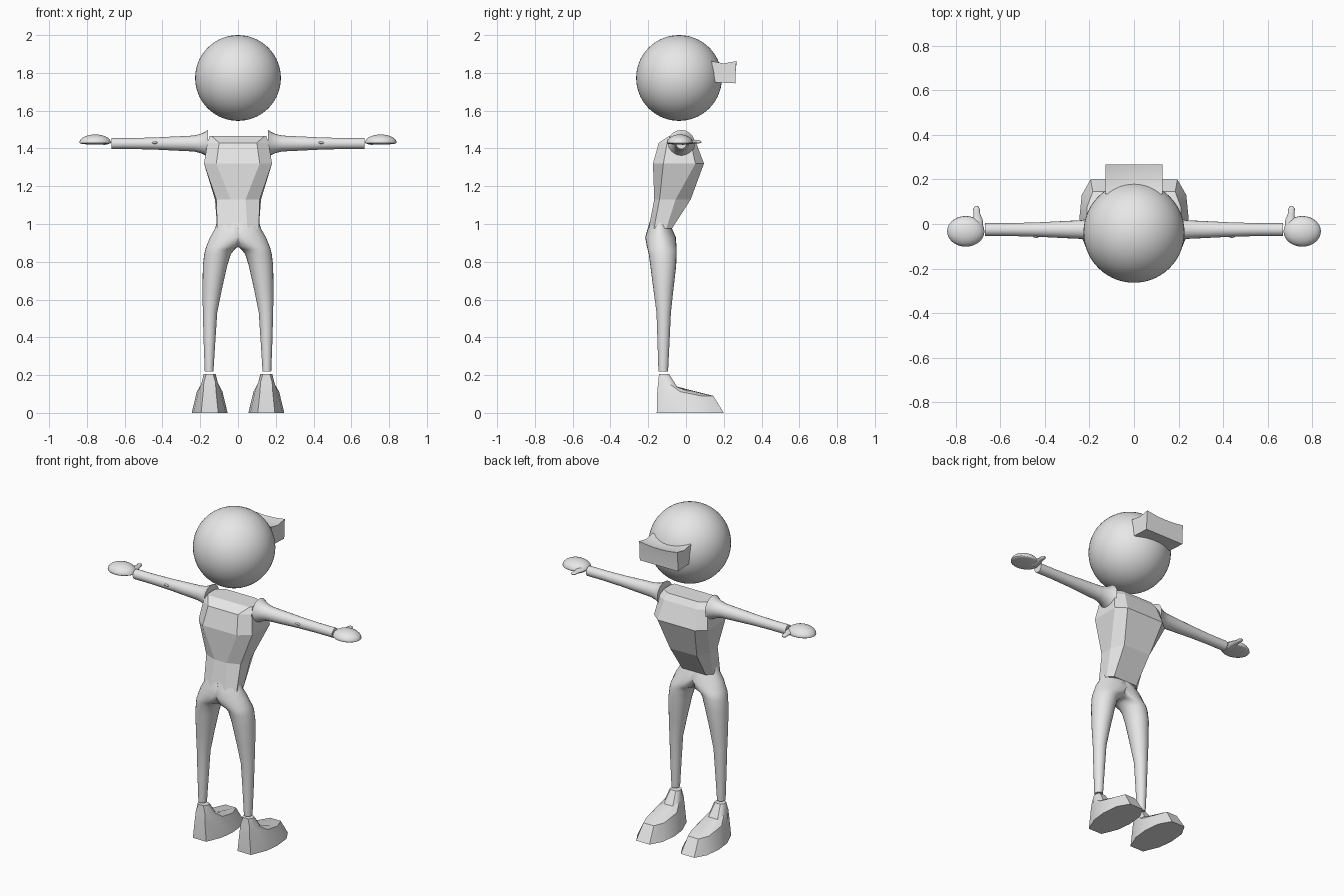
import bpy, bmesh, math
from mathutils import Vector

if "Cube" in bpy.data.objects:
    bpy.data.objects.remove(bpy.data.objects["Cube"])

grey = bpy.data.materials.new("plain_grey")
grey.diffuse_color = (0.8, 0.8, 0.8, 1)
grey.use_nodes = True
grey.node_tree.nodes["Principled BSDF"].inputs["Base Color"].default_value = grey.diffuse_color


def finish(name, bm, angle=35, mirror=False):
    bmesh.ops.recalc_face_normals(bm, faces=bm.faces)
    me = bpy.data.meshes.new(name)
    bm.to_mesh(me)
    bm.free()
    me.materials.append(grey)
    if angle:
        me.polygons.foreach_set("use_smooth", [True] * len(me.polygons))
        me.set_sharp_from_angle(angle=math.radians(angle))
    ob = bpy.data.objects.new(name, me)
    bpy.context.collection.objects.link(ob)
    if mirror:
        m = ob.modifiers.new("mirror", 'MIRROR')
        m.merge_threshold = 0.0005
    return ob


def loft(rings):
    """Skin a list of equal closed rings and cap both ends."""
    bm = bmesh.new()
    vs = [[bm.verts.new(p) for p in r] for r in rings]
    n = len(vs[0])
    for a, b in zip(vs, vs[1:]):
        for i in range(n):
            j = (i + 1) % n
            bm.faces.new((a[i], a[j], b[j], b[i]))
    bm.faces.new(vs[0])
    bm.faces.new(vs[-1])
    return bm


def circle(n):
    return [(math.cos(2 * math.pi * i / n), math.sin(2 * math.pi * i / n)) for i in range(n)]


def ellipsoid(name, c, r, r_low=None, seg=32, mirror=False):
    bm = bmesh.new()
    bmesh.ops.create_uvsphere(bm, u_segments=seg, v_segments=seg // 2, radius=1)
    for v in bm.verts:
        rz = r_low if (r_low and v.co.z < 0) else r[2]
        v.co = Vector((c[0] + v.co.x * r[0], c[1] + v.co.y * r[1], c[2] + v.co.z * rz))
    return finish(name, bm, 50, mirror)


# Head
ellipsoid("head", (0, -0.037, 1.773), (0.227, 0.227, 0.227), seg=56)

# Visor: band across the face, slightly waisted in the middle
rings = []
for i in range(9):
    x = -0.128 + 0.256 * i / 8
    d = 0.012 * (1 - (x / 0.128) ** 2)
    rings.append([(x, 0.135, 1.862 - d), (x, 0.2, 1.85 - d), (x, 0.267, 1.862 - d),
                  (x, 0.262, 1.80), (x, 0.261, 1.745), (x, 0.155, 1.75)])
finish("visor", loft(rings), 40)

# Torso: faceted octagonal sections, half points listed from back to front
sections = [
    (0.975, [(.05, -.198), (.11, -.17), (.11, -.105), (.08, -.075)]),
    (1.13, [(.04, -.168), (.115, -.14), (.122, -.055), (.09, .025)]),
    (1.32, [(.115, -.175), (.18, -.12), (.18, .05), (.125, .095)]),
    (1.43, [(.10, -.144), (.162, -.1), (.162, .025), (.11, .054)]),
    (1.465, [(.14, -.09), (.15, -.075), (.15, .0), (.10, .03)]),
]
rings = [[(x, y, z) for x, y in h] + [(-x, y, z) for x, y in reversed(h)] for z, h in sections]
finish("torso", loft(rings), 0)

# Trousers: one leg and half the hips, mirrored (z, outer, inner, back, front)
rows = [
    (0.22, .176, .130, -.146, -.095), (0.38, .182, .120, -.151, -.087),
    (0.53, .186, .110, -.156, -.080), (0.65, .188, .086, -.172, -.067),
    (0.78, .186, .057, -.189, -.052), (0.84, .179, .038, -.197, -.050),
    (0.865, .173, .018, -.203, -.050), (0.88, .168, -.03, -.207, -.050),
    (0.93, .148, -.12, -.216, -.054), (0.975, .122, -.12, -.203, -.074),
    (1.01, .112, -.112, -.192, -.085),
]
rings = []
for z, o, i, b, f in rows:
    rings.append([(max(0, (o + i) / 2 + c * (o - i) / 2), (b + f) / 2 + s * (f - b) / 2, z)
                  for c, s in circle(24)])
bm = loft(rings)
inner = [f for f in bm.faces if all(v.co.x < 1e-5 for v in f.verts)]
bmesh.ops.delete(bm, geom=inner, context='FACES')
bmesh.ops.remove_doubles(bm, verts=bm.verts, dist=0.0002)
finish("trousers", bm, 60, True)

# Boots: sole outline, instep and ankle as eight-sided rings
sole = [(.045, -.155), (.085, -.06), (.095, .03), (.085, .13), (.045, .2)]
mid = [(.033, -.152, .12), (.058, -.10, .12), (.068, -.03, .112), (.06, .08, .09), (.035, .145, .09)]
instep = [(.031, -.147, .16), (.043, -.12, .16), (.045, -.085, .152), (.04, -.06, .142), (.03, -.045, .135)]
ankle = [(.018, -.143, .207), (.029, -.13, .207), (.031, -.115, .207), (.029, -.10, .207), (.018, -.09, .207)]
rings = []
for h in ([(x, y, 0) for x, y in sole], mid, instep, ankle):
    rings.append([(.15 + x, y, z) for x, y, z in h] + [(.15 - x, y, z) for x, y, z in reversed(h)])
finish("boots", loft(rings), 32, True)

# Arms: turned profile along x with a flared shoulder
profile = [(.160, .072), (.175, .062), (.20, .050), (.235, .042), (.32, .038),
           (.44, .032), (.56, .029), (.67, .029)]
rings = [[(x, -.025 + c * r, 1.426 + s * r) for c, s in circle(20)] for x, r in profile]
finish("arms", loft(rings), 45, True)

# Elbow bumps
ellipsoid("elbows", (.44, -.048, 1.43), (.019, .015, .008), seg=12, mirror=True)

# Hands: domed mitten with a flat palm, plus thumb
ellipsoid("hands", (.756, -.033, 1.43), (.084, .069, .044), r_low=.010, seg=28, mirror=True)
thumb = [(.705, -.02, .028), (.702, .02, .022), (.706, .045, .015),
         (.708, .068, .015), (.708, .078, .009), (.708, .082, .002)]
rings = [[(x + c * r, y, 1.435 + s * r * .6) for c, s in circle(10)] for x, y, r in thumb]
finish("thumbs", loft(rings), 50, True)
